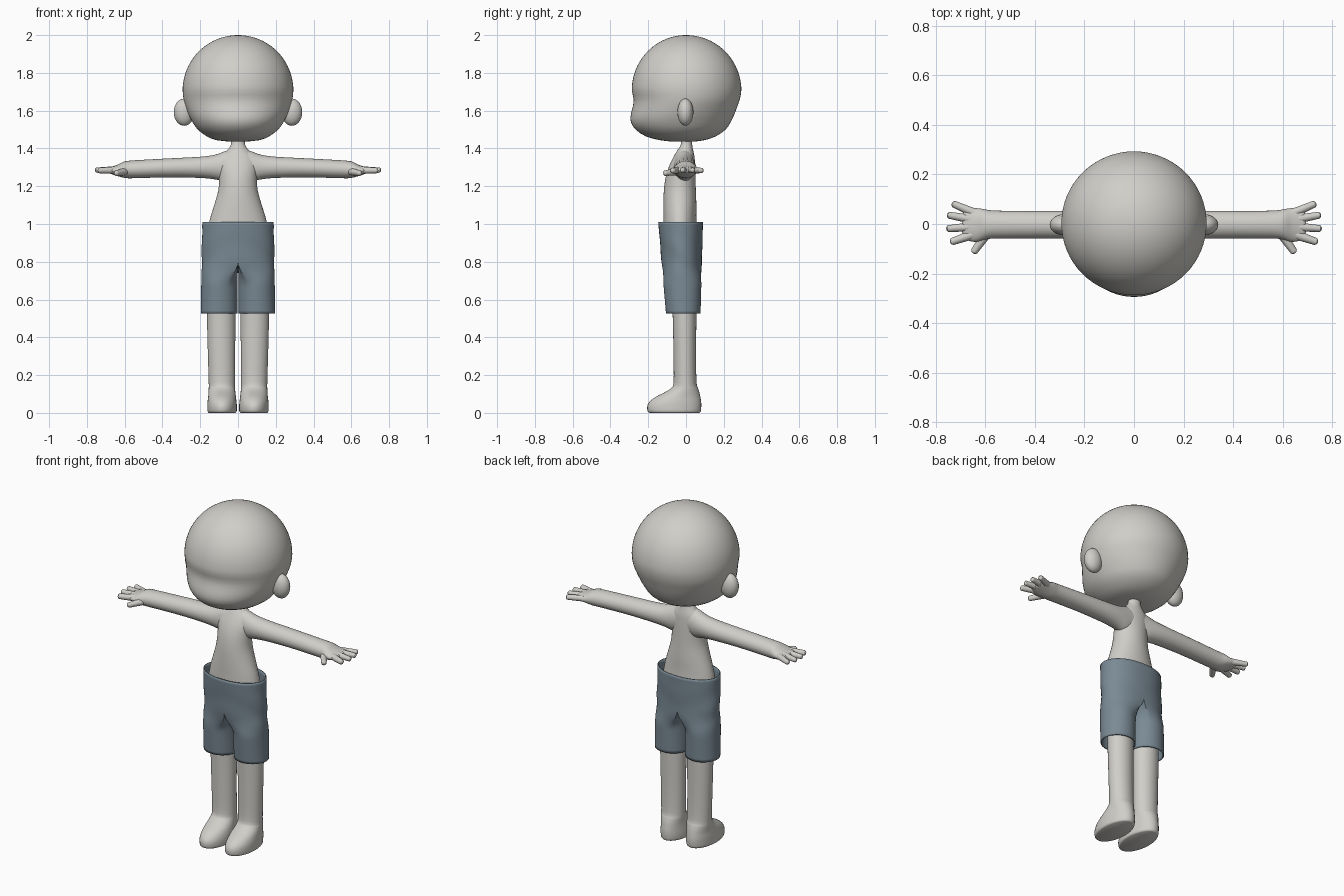
import bpy, bmesh, math
from mathutils import Vector, Matrix

if "Cube" in bpy.data.objects:
    bpy.data.objects.remove(bpy.data.objects["Cube"])


def material(name, rgb):
    m = bpy.data.materials.new(name)
    m.diffuse_color = (*rgb, 1)
    m.use_nodes = True
    m.node_tree.nodes["Principled BSDF"].inputs["Base Color"].default_value = m.diffuse_color
    return m


SKIN = material("pale_skin", (0.63, 0.62, 0.585))
CLOTH = material("slate_blue_cloth", (0.195, 0.255, 0.30))


def finish(name, bm, mat, mirror=False, solid=0.0):
    me = bpy.data.meshes.new(name)
    bm.to_mesh(me)
    bm.free()
    ob = bpy.data.objects.new(name, me)
    bpy.context.collection.objects.link(ob)
    me.materials.append(mat)
    bpy.ops.object.select_all(action='DESELECT')
    ob.select_set(True)
    bpy.context.view_layer.objects.active = ob
    bpy.ops.object.shade_smooth_by_angle(angle=math.radians(50))
    if mirror:
        mod = ob.modifiers.new("mirror", 'MIRROR')
        mod.merge_threshold = 0.0008
    if solid:
        mod = ob.modifiers.new("thickness", 'SOLIDIFY')
        mod.thickness = solid
        mod.offset = -1
    return ob


def smooth_rings(rings, sub=3):
    """Catmull-Rom interpolation between the given rings."""
    out = []
    for i in range(len(rings) - 1):
        p0, p1 = rings[max(i - 1, 0)], rings[i]
        p2, p3 = rings[i + 1], rings[min(i + 2, len(rings) - 1)]
        for k in range(sub):
            t = k / sub
            out.append([0.5 * (2 * b + (c - a) * t + (2 * a - 5 * b + 4 * c - d) * t * t
                               + (3 * b - a - 3 * c + d) * t ** 3)
                        for a, b, c, d in zip(p0, p1, p2, p3)])
    return out + [list(rings[-1])]


def skin_rings(bm, grid, caps=True):
    n = len(grid[0])
    vs = [[bm.verts.new(p) for p in row] for row in grid]
    for lo, hi in zip(vs, vs[1:]):
        for j in range(n):
            k = (j + 1) % n
            quad = (lo[j], lo[k], hi[k], hi[j])
            if caps or any(v.co.x > 1e-4 for v in quad):
                bm.faces.new(quad)
    if caps:
        bm.faces.new(vs[0][::-1])
        bm.faces.new(vs[-1])


def loft(rings, axis='z', n=32, sub=3, bm=None):
    """Rings are (position, a_min, a_max, b_min, b_max) along the axis."""
    bm = bm or bmesh.new()
    grid = []
    for p, a0, a1, b0, b1 in smooth_rings(rings, sub):
        row = []
        for j in range(n):
            t = 2 * math.pi * j / n
            a = (a0 + a1) / 2 + (a1 - a0) / 2 * math.cos(t)
            b = (b0 + b1) / 2 + (b1 - b0) / 2 * math.sin(t)
            row.append((a, b, p) if axis == 'z' else (p, a, b))
        grid.append(row)
    skin_rings(bm, grid)
    return bm


def capsule(p, q, r0, r1):
    p, q = Vector(p), Vector(q)
    length = (q - p).length
    rings = [(0, r0), (length - r1, r1)]
    rings += [(length - r1 + r1 * math.sin(a), r1 * math.cos(a)) for a in (0.4, 0.8, 1.2, 1.5)]
    bm = loft([(z, -r, r, -r, r) for z, r in rings], n=16, sub=2)
    rot = (q - p).to_track_quat('Z', 'Y').to_matrix().to_4x4()
    bm.transform(Matrix.Translation(p) @ rot)
    return bm


# head: shaped jaw below, round skull above
jaw = [(1.436, 0.04, -0.07, 0.04), (1.444, 0.115, -0.14, 0.10), (1.465, 0.167, -0.215, 0.16),
       (1.50, 0.213, -0.267, 0.21), (1.54, 0.241, -0.292, 0.237), (1.58, 0.262, -0.292, 0.256),
       (1.62, 0.277, -0.282, 0.271), (1.66, 0.288, -0.277, 0.285)]
head = [(z, -x, x, f, b) for z, x, f, b in jaw]
for i in range(13):
    a = math.radians(min(i * 7.5, 89))
    r = 0.293 * math.cos(a)
    head.append((1.707 + 0.293 * math.sin(a), -r, r, -r * 0.98, r))
finish("head", loft(head, n=64, sub=2), SKIN)

# ears
bm = bmesh.new()
bmesh.ops.create_uvsphere(bm, u_segments=24, v_segments=16, radius=1,
                          matrix=Matrix.Translation((0.285, -0.003, 1.592))
                          @ Matrix.Diagonal((0.055, 0.042, 0.072, 1)))
finish("ears", bm, SKIN, mirror=True)

# torso and neck
torso = [(0.78, 0.16, -0.115, 0.065), (0.92, 0.165, -0.12, 0.06), (1.02, 0.150, -0.12, 0.055),
         (1.10, 0.126, -0.12, 0.055), (1.18, 0.104, -0.117, 0.052), (1.25, 0.100, -0.107, 0.050),
         (1.31, 0.105, -0.088, 0.048), (1.355, 0.092, -0.066, 0.045), (1.39, 0.058, -0.046, 0.038),
         (1.42, 0.038, -0.028, 0.033), (1.48, 0.034, -0.024, 0.032)]
finish("torso", loft([(z, -x, x, f, b) for z, x, f, b in torso], n=40), SKIN)

# arms with palms, along x
arm = [(0.02, -0.065, 0.042, 1.235, 1.395), (0.07, -0.064, 0.046, 1.225, 1.385),
       (0.12, -0.062, 0.05, 1.236, 1.367), (0.20, -0.06, 0.053, 1.244, 1.356),
       (0.35, -0.058, 0.053, 1.247, 1.348), (0.50, -0.058, 0.053, 1.244, 1.340),
       (0.575, -0.059, 0.055, 1.242, 1.335), (0.605, -0.064, 0.060, 1.245, 1.330),
       (0.635, -0.072, 0.064, 1.253, 1.315), (0.665, -0.068, 0.066, 1.263, 1.305),
       (0.685, -0.054, 0.056, 1.270, 1.300), (0.694, -0.03, 0.03, 1.277, 1.293)]
finish("arms", loft(arm, 'x', n=28), SKIN, mirror=True)

# fingers and thumbs
fingers = [("little_fingers", (0.645, 0.045, 1.285), (0.735, 0.084, 1.283), 0.014),
           ("ring_fingers", (0.66, 0.02, 1.287), (0.755, 0.037, 1.285), 0.014),
           ("middle_fingers", (0.66, -0.012, 1.287), (0.758, -0.019, 1.285), 0.014),
           ("index_fingers", (0.65, -0.042, 1.285), (0.742, -0.074, 1.283), 0.015),
           ("thumbs", (0.595, -0.04, 1.278), (0.65, -0.118, 1.268), 0.015)]
for name, p, q, r in fingers:
    finish(name, capsule(p, q, r * 1.3, r), SKIN, mirror=True)

# legs with feet
leg = [(0.0, 0.014, 0.154, -0.192, 0.070), (0.008, 0.007, 0.161, -0.203, 0.078),
       (0.035, 0.006, 0.162, -0.205, 0.081), (0.06, 0.008, 0.161, -0.192, 0.080),
       (0.085, 0.011, 0.158, -0.160, 0.076), (0.108, 0.014, 0.156, -0.115, 0.071),
       (0.13, 0.015, 0.155, -0.080, 0.064), (0.16, 0.015, 0.155, -0.066, 0.056),
       (0.30, 0.015, 0.159, -0.066, 0.053), (0.50, 0.014, 0.164, -0.070, 0.055),
       (0.80, 0.014, 0.166, -0.080, 0.058)]
finish("legs", loft(leg), SKIN, mirror=True)

# shorts: half a waist outline that turns into a full trouser leg
grid = []
n, rows = 48, 30
for i in range(rows + 1):
    h = i / rows
    z = 0.525 + 0.485 * h
    front, back, outer = -0.106 - 0.041 * h, 0.077 + 0.013 * h, 0.197 - 0.008 * h
    cy, ry = (front + back) / 2, (back - front) / 2
    s = min(max((0.80 - z) / 0.13, 0), 1)
    s = s * s * (3 - 2 * s)
    row = []
    for j in range(n):
        deg = (360 * j / n + 180) % 360 - 180
        t = math.radians(deg)
        c = (outer - 0.003) / 2
        leg_pt = Vector((0.003 + c + c * math.cos(t), cy + ry * math.sin(t), z))
        if abs(deg) <= 120:
            w = t * 0.75
            fold = 1 + 0.012 * math.sin(3 * w + 38 * z) * math.sin(math.pi * h)
            hip_pt = Vector((outer * max(math.cos(w), 0) ** 0.9 * fold,
                             cy + ry * math.sin(w) * fold, z))
            if abs(deg) > 119.9:
                hip_pt.x = 0
        else:
            u = (deg % 360 - 120) / 120
            hip_pt = Vector((0, cy + ry * (1 - 2 * u), z))
        row.append(hip_pt.lerp(leg_pt, s))
    grid.append(row)
bm = bmesh.new()
skin_rings(bm, grid, caps=False)
bmesh.ops.delete(bm, geom=[v for v in bm.verts if not v.link_faces], context='VERTS')
finish("shorts", bm, CLOTH, mirror=True, solid=0.006)
